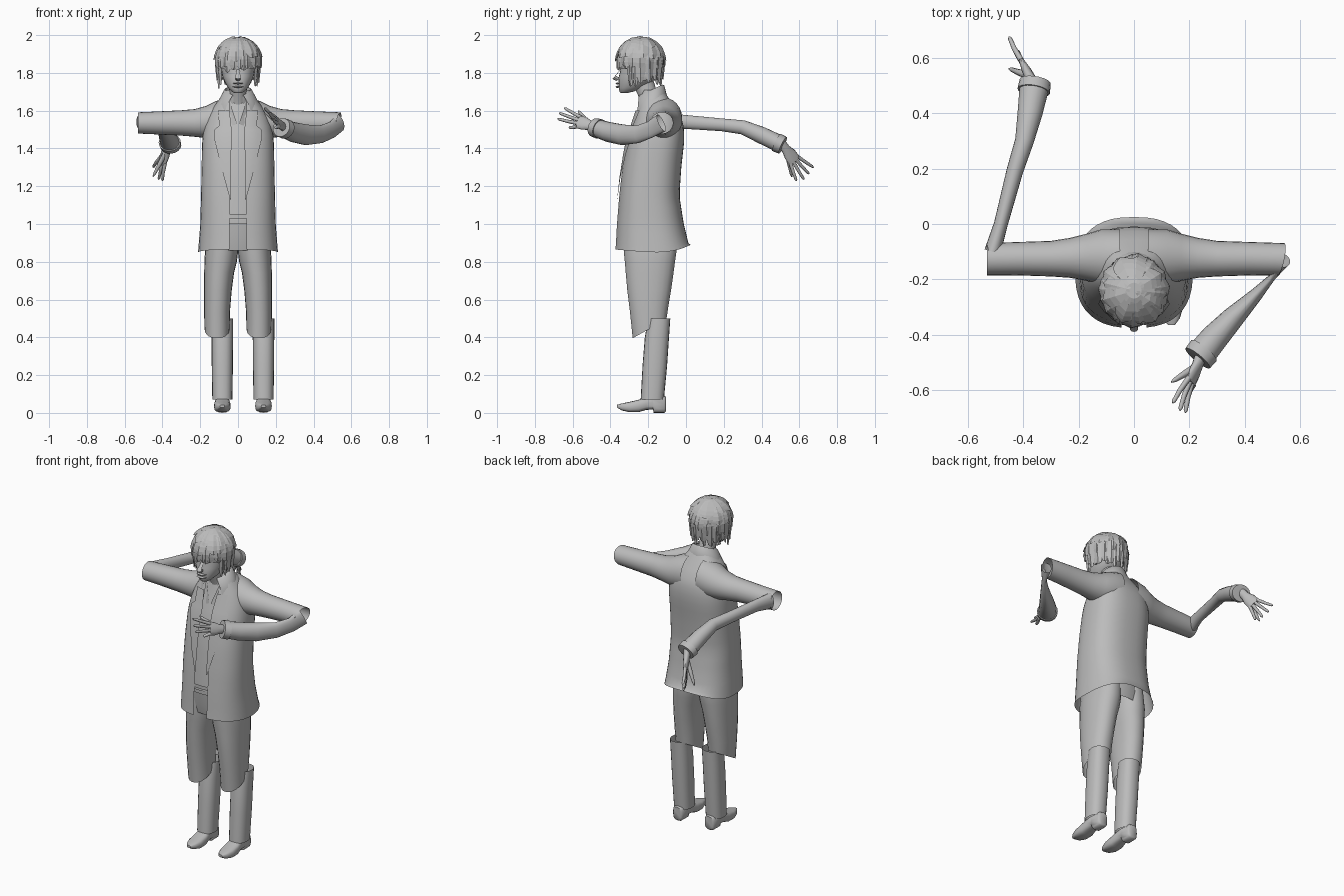
import bpy, bmesh, random
from math import sin, cos, pi, sqrt, radians
from mathutils import Vector as V

random.seed(4)
if "Cube" in bpy.data.objects:
    bpy.data.objects.remove(bpy.data.objects["Cube"])

grey = bpy.data.materials.new("plain_grey")
grey.use_nodes = True
grey.diffuse_color = (0.5, 0.5, 0.5, 1)
grey.node_tree.nodes["Principled BSDF"].inputs["Base Color"].default_value = (0.5, 0.5, 0.5, 1)


def finish(name, bm, smooth=50):
    bmesh.ops.recalc_face_normals(bm, faces=bm.faces)
    mesh = bpy.data.meshes.new(name)
    bm.to_mesh(mesh)
    bm.free()
    mesh.materials.append(grey)
    ob = bpy.data.objects.new(name, mesh)
    bpy.context.collection.objects.link(ob)
    if smooth:
        bpy.ops.object.select_all(action='DESELECT')
        ob.select_set(True)
        bpy.context.view_layer.objects.active = ob
        bpy.ops.object.shade_smooth_by_angle(angle=radians(smooth))
    return ob


def skin(bm, rings, closed=True, caps=False):
    """Join rows of points into a surface."""
    rows = [[bm.verts.new(p) for p in r] for r in rings]
    n = len(rows[0])
    for a, b in zip(rows, rows[1:]):
        for i in range(n if closed else n - 1):
            j = (i + 1) % n
            bm.faces.new((a[i], a[j], b[j], b[i]))
    if caps:
        bm.faces.new(rows[0])
        bm.faces.new(rows[-1])


def loft(name, rings, closed=True, caps=False, smooth=50):
    bm = bmesh.new()
    skin(bm, rings, closed, caps)
    return finish(name, bm, smooth)


def power(c, p):
    return abs(c) ** p * (1 if c >= 0 else -1)


def oval(c, u, v, n=20, p=1.0):
    return [V(c) + V(u) * power(cos(2 * pi * i / n), p) + V(v) * power(sin(2 * pi * i / n), p)
            for i in range(n)]


def slab(z, x0, x1, yf, yb, n=20, p=1.0, tilt=0):
    """Level oval from its bounds; tilt lifts the back edge."""
    return oval(((x0 + x1) / 2, (yf + yb) / 2, z + tilt / 2),
                ((x1 - x0) / 2, 0, 0), (0, (yb - yf) / 2, tilt / 2), n, p)


def tube(bm, path, n=14, caps=True):
    """path: (centre, side radius, upright radius)."""
    pts = [V(c) for c, a, b in path]
    rings = []
    for i, (c, a, b) in enumerate(path):
        d = (pts[min(i + 1, len(pts) - 1)] - pts[max(i - 1, 0)]).normalized()
        side = d.cross(V((0, 0, 1))).normalized()
        rings.append(oval(c, side * a, side.cross(d) * b, n))
    skin(bm, rings, True, caps)


# Coat: height, half width, front y, back y
COAT = [(0.85, .212, -.375, .025), (1.0, .2, -.367, -.012), (1.15, .196, -.355, -.035),
        (1.3, .193, -.338, -.025), (1.45, .19, -.31, -.008), (1.55, .172, -.275, -.015),
        (1.62, .13, -.255, -.06), (1.68, .085, -.24, -.1), (1.71, .06, -.235, -.12)]
P = 0.8


def coat_at(z):
    for a, b in zip(COAT, COAT[1:]):
        if z <= b[0]:
            t = (z - a[0]) / (b[0] - a[0])
            return [p + (q - p) * t for p, q in zip(a, b)]
    return COAT[-1]


def front_y(x, z):
    _, rx, yf, yb = coat_at(z)
    k = max(0, 1 - min(1, abs(x) / rx) ** (2 / P)) ** (P / 2)
    return (yf + yb) / 2 - (yb - yf) / 2 * k


rings = []
for k in range(19):
    z = 0.85 + k * 0.86 / 18
    _, rx, yf, yb = coat_at(z)
    edge = (0.045 / rx) ** (1 / P)
    start = -sqrt(1 - edge * edge)
    from_angle = -pi / 2 + edge
    row = []
    for i in range(41):
        t = from_angle + (2 * pi - 2 * edge) * i / 40
        lift = 0.04 * max(0, sin(t)) ** 2 + 0.015 * max(0, -sin(t)) if k == 0 else 0
        row.append(V((rx * power(cos(t), P),
                      (yf + yb) / 2 + (yb - yf) / 2 * power(sin(t), P), z + lift)))
    rings.append(row)
loft("coat_body", rings, closed=False)

# Shirt and waistband behind the coat opening
loft("shirt", [slab(z, -rx + .02, rx - .02, yf + .015, yb - .025, 28, P)
               for z, rx, yf, yb in (coat_at(1.0 + .06 * i) for i in range(12))])
for z in (1.0, 1.03):
    loft("waistband", [slab(h, -.175, .175, -.358, -.04, 28, P) for h in (z, z + .022)])

for s, side in ((1, "left"), (-1, "right")):
    # Lapel and collar flap laid over the coat front
    rows = []
    for z, a, b in ((1.13, .036, .042), (1.25, .036, .075), (1.38, .036, .108), (1.46, .034, .128),
                    (1.5, .034, .125), (1.52, .036, .1), (1.6, .045, .105)):
        rows.append([V((s * x, front_y(x, z) - .009, z))
                     for x in (a + (b - a) * i / 4 for i in range(5))])
    loft(side + "_lapel", rows, closed=False)
    # Shirt collar points
    loft(side + "_shirt_collar", [[V((s * .005, -.275, 1.53)), V((s * .03, -.27, 1.52))],
                                  [V((s * .035, -.25, 1.62)), V((s * .06, -.235, 1.6))],
                                  [V((s * .045, -.22, 1.67)), V((s * .06, -.21, 1.65))]], closed=False)
    # Upper sleeve, slanted open end on the left
    rows = []
    for x, cy, cz, ry, rz in ((.05, -.12, 1.56, .1, .11), (.12, -.12, 1.55, .1, .1),
                              (.17, -.12, 1.54, .085, .085), (.23, -.122, 1.535, .072, .073),
                              (.3, -.125, 1.535, .064, .067), (.42, -.125, 1.535, .06, .061),
                              (.53, -.127, 1.535, .058, .056)):
        slant = .012 if s > 0 and x > .5 else 0
        rows.append(oval((s * x, cy, cz), (slant, ry, 0), (slant, 0, rz), 24))
    loft(side + "_sleeve", rows)

# Turned collar round the neck
rows = []
for z, rx, ry, gap in ((1.61, .115, .09, .65), (1.65, .105, .085, .6), (1.705, .075, .07, .4),
                       (1.71, .066, .062, .4), (1.66, .06, .058, .4)):
    rows.append([V((rx * cos(t), -.185 + ry * sin(t), z + .028 * sin(t)))
                 for t in (-pi / 2 + gap + (2 * pi - 2 * gap) * i / 24 for i in range(25))])
loft("collar", rows, closed=False)

# Bent forearm sleeves, pinched at the elbow
FOREARMS = {
    "left": [((.535, -.13, 1.535), .03, .05), ((.5, -.19, 1.5), .012, .045),
             ((.44, -.255, 1.475), .024, .047), ((.36, -.335, 1.472), .04, .055),
             ((.29, -.41, 1.487), .05, .053), ((.245, -.465, 1.505), .053, .048)],
    "right": [((-.51, -.1, 1.54), .03, .048), ((-.48, 0, 1.54), .025, .037),
              ((-.43, .19, 1.525), .03, .034), ((-.395, .3, 1.512), .034, .038),
              ((-.375, .4, 1.47), .045, .045), ((-.36, .49, 1.427), .053, .046)]}
TIPS = {
    "left": [(.14, -.645, 1.615), (.165, -.672, 1.588), (.185, -.68, 1.557), (.197, -.62, 1.51)],
    "right": [(-.40, .585, 1.228), (-.42, .625, 1.235), (-.44, .652, 1.265), (-.45, .675, 1.3)]}
THUMBS = {"left": (.135, -.57, 1.6), "right": (-.45, .56, 1.25)}
WRISTS = {"left": (.238, -.485, 1.515), "right": (-.368, .515, 1.415)}

for side in ("left", "right"):
    arm = FOREARMS[side]
    bm = bmesh.new()
    tube(bm, arm, 18, caps=False)
    finish(side + "_forearm", bm)
    end, a, b = arm[-1]
    wrist = V(WRISTS[side])
    along = (V(end) - V(arm[-2][0])).normalized()
    bm = bmesh.new()
    tube(bm, [(V(end) - along * .012, a + .006, b + .005), (V(end) + along * .025, a + .004, b + .003),
              (V(end) + along * .026, a - .012, b - .012)], 18)
    finish(side + "_cuff", bm)

    # Hand: flat palm fanning into fingers
    tips = [V(t) for t in TIPS[side]]
    mid = sum(tips, V()) / 4
    fan = (tips[0] - tips[3]).normalized()
    d = (mid - wrist).normalized()
    flat = d.cross(fan).normalized()
    fan = flat.cross(d)
    palm = wrist + (mid - wrist) * .52
    bm = bmesh.new()
    skin(bm, [oval(wrist + d * t, fan * w, flat * h, 12)
              for t, w, h in ((-.02, .026, .022), (.02, .025, .019), (.06, .037, .017),
                              ((palm - wrist).length, .038, .011))], True, True)
    for i, tip in enumerate(tips):
        base = palm + fan * (.028 - .0187 * i) - d * .008
        bend = (base + tip) / 2 + flat * .003
        tube(bm, [(base, .0105, .0105), (bend, .009, .009), (tip - (tip - bend) * .15, .0075, .0075),
                  (tip, .003, .003)], 8)
    thumb = V(THUMBS[side])
    base = wrist + d * .03
    tube(bm, [(base, .014, .014), ((base + thumb) / 2, .012, .012),
              (thumb + (base - thumb) * .12, .008, .008), (thumb, .003, .003)], 8)
    finish(side + "_hand", bm)

# Trousers: hips, thighs with slanted ends, shins set back
loft("trouser_hips", [slab(z, -w, w, f, b, 28, .9) for z, w, f, b in
                      ((1.04, .165, -.35, -.06), (.93, .172, -.34, -.05), (.86, .17, -.325, -.06))])
for s, side, cx in ((1, "left", .135), (-1, "right", -.083)):
    rows = []
    for z, a, b, f, k, tilt in ((.95, 0, .16, -.335, -.05, 0), (.85, 0, .175, -.33, -.05, 0),
                                (.8, .006, .178, -.325, -.057, 0), (.74, .021, .179, -.32, -.065, 0),
                                (.65, .033, .18, -.312, -.078, 0), (.53, .042, .18, -.297, -.093, .03),
                                (.395, .045, .177, -.283, -.103, .1)):
        rows.append(slab(z, min(s * a, s * b), max(s * a, s * b), f, k, 22, .9, tilt))
    loft(side + "_thigh", rows)
    loft(side + "_shin", [slab(z, cx - w, cx + w, f, k, 20, .85) for z, w, f, k in
                          ((.5, .057, -.2, -.083), (.4, .057, -.218, -.09),
                           (.25, .056, -.23, -.1), (.07, .053, -.24, -.117))])
    # Shoe: y, half width, bottom, top
    loft(side + "_shoe", [oval((cx, y, (lo + hi) / 2), (w, 0, 0), (0, 0, (hi - lo) / 2), 16, .65)
                          for y, w, lo, hi in
                          ((-.106, .025, .008, .085), (-.115, .034, 0, .09), (-.172, .036, 0, .09),
                           (-.174, .036, .018, .09), (-.21, .038, .016, .085), (-.25, .044, .004, .07),
                           (-.3, .043, .004, .058), (-.34, .03, .013, .05), (-.365, .012, .028, .043))],
         caps=True)

# Neck, head, nose, lips and ears
bm = bmesh.new()
tube(bm, [((0, -.175, 1.6), .055, .055), ((0, -.195, 1.67), .047, .05), ((0, -.23, 1.76), .047, .055)], 18)
finish("neck", bm)
loft("head", [slab(z, -w, w, f, k, 24, .9) for z, w, f, k in
              ((1.693, .018, -.345, -.315), (1.7, .032, -.352, -.28), (1.72, .052, -.356, -.23),
               (1.75, .07, -.357, -.18), (1.78, .082, -.356, -.15), (1.81, .088, -.348, -.135),
               (1.86, .095, -.35, -.13), (1.92, .085, -.33, -.14), (1.96, .05, -.29, -.19))], caps=True)
loft("nose", [oval((0, y, z), (w, 0, 0), (0, .6 * w, .6 * w), 8) for y, z, w in
              ((-.35, 1.815, .008), (-.365, 1.795, .011), (-.38, 1.777, .015), (-.36, 1.765, .013))], caps=True)
for z, h in ((1.744, .005), (1.726, .006)):
    loft("lip", [oval((x, -.364 + 8 * x * x, z), (0, .009, 0), (0, 0, h * (1 - abs(x) * 30)), 8)
                 for x in (-.028, -.014, 0, .014, .028)], caps=True)
for s, side in ((1, "left"), (-1, "right")):
    loft(side + "_ear", [oval((s * x, -.22, 1.79), (0, r, 0), (0, 0, r * 1.6), 10)
                         for x, r in ((.08, .014), (.1, .02), (.105, .014))], caps=True)

# Hair: overlapping flat locks wrapped on a cap
HZ = 1.865


def hair_point(angle, z, out):
    up = (z - HZ) / .13
    r = sqrt(max(0, 1 - up * up)) if up > 0 else 1 + .16 * up
    r += out
    return V((.121 * r * cos(angle), -.24 + .127 * r * sin(angle), z))


def lock(bm, angle, width, top, tip, out):
    rows = []
    for k in range(5):
        t = k / 4
        w = width * (1 - .6 * t ** 3)
        z = top + (tip - top) * t
        rows.append([hair_point(angle + w * q, z + .006 * (abs(q) if k == 4 else 0),
                                out + .05 * t - (.05 if q else 0)) for q in (-1, 0, 1)])
    skin(bm, rows, closed=False)


cap = [[hair_point(2 * pi * i / 20, z, -.05) for i in range(20)]
       for z in (1.82, 1.865, 1.91, 1.95, 1.98, 1.99)]
loft("hair_cap", cap, caps=True, smooth=0)
bm = bmesh.new()
for top, tip, count, out in ((1.992, 1.92, 9, .03), (1.97, 1.87, 12, .02), (1.93, 1.82, 15, .01),
                             (1.89, 1.75, 18, 0)):
    for i in range(count):
        angle = 2 * pi * (i + random.uniform(-.25, .25)) / count
        front = -sin(angle)
        low = max(tip, 1.812) if front > .55 else tip
        lock(bm, angle, pi / count * 1.35, top + random.uniform(-.008, .004),
             low + random.uniform(-.012, .015), out + random.uniform(-.02, .03))
# Long side locks and nape
for s in (1, -1):
    for a, tip in ((-.5, 1.735), (-.25, 1.72), (0, 1.745), (.5, 1.75), (.9, 1.735), (1.3, 1.73)):
        angle = a if s > 0 else pi - a
        lock(bm, angle, .17, 1.87, tip + random.uniform(-.01, .01), random.uniform(-.03, .03))
finish("hair_locks", bm, smooth=0)
